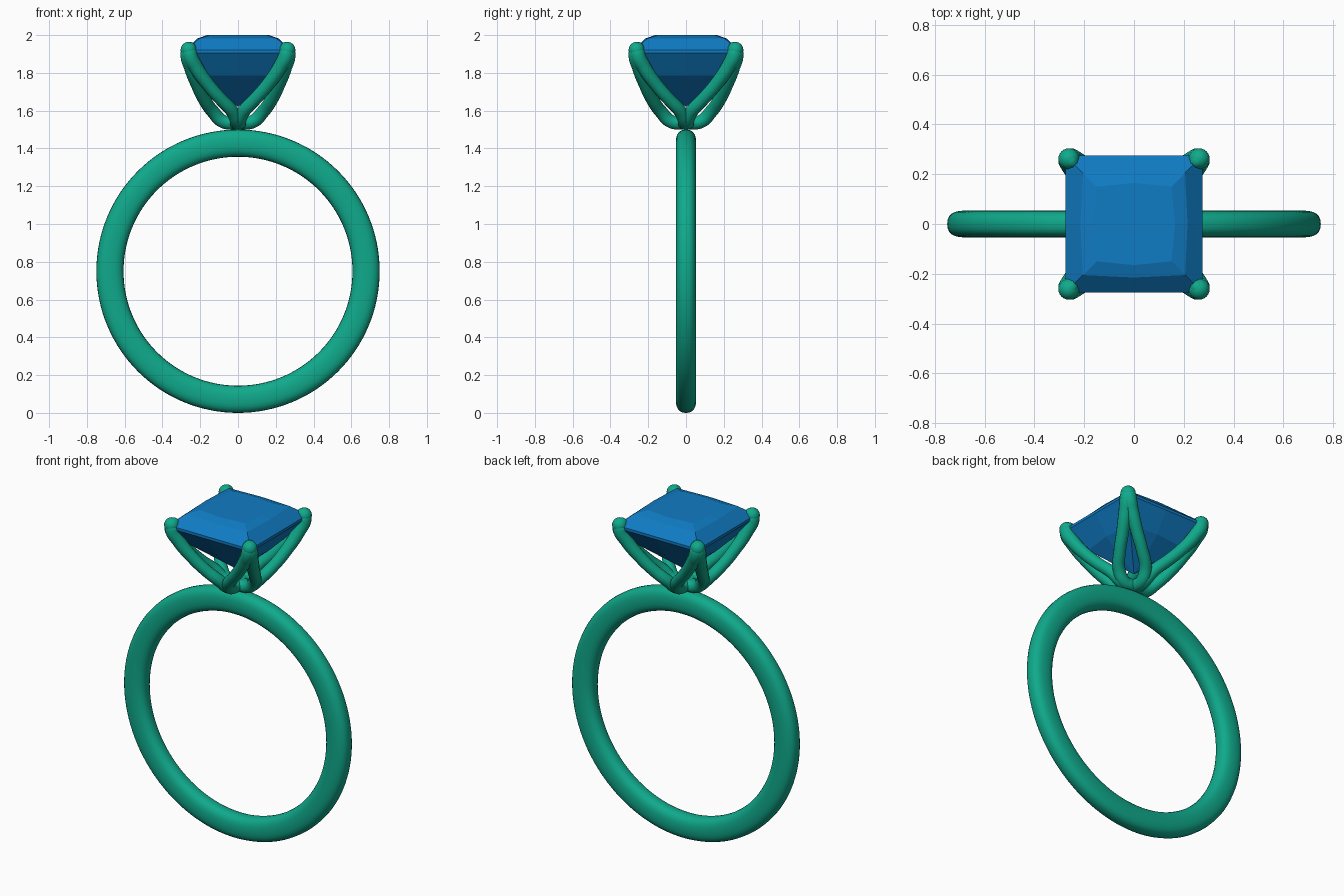
import bpy, bmesh, math
from mathutils import Vector, Matrix

if "Cube" in bpy.data.objects:
    bpy.data.objects.remove(bpy.data.objects["Cube"])


def material(name, rgb):
    m = bpy.data.materials.new(name)
    m.diffuse_color = (*rgb, 1)
    m.use_nodes = True
    m.node_tree.nodes["Principled BSDF"].inputs["Base Color"].default_value = m.diffuse_color
    return m


metal = material("teal_metal", (0.005, 0.40, 0.26))
blue = material("blue_stone", (0.005, 0.20, 0.55))


def mesh_object(name, bm, mat, smooth):
    bmesh.ops.recalc_face_normals(bm, faces=bm.faces)
    me = bpy.data.meshes.new(name)
    bm.to_mesh(me)
    bm.free()
    for p in me.polygons:
        p.use_smooth = smooth
    me.materials.append(mat)
    ob = bpy.data.objects.new(name, me)
    bpy.context.collection.objects.link(ob)
    return ob


def bridge(bm, a, b):
    n = len(a)
    for i in range(n):
        bm.faces.new((a[i], a[(i + 1) % n], b[(i + 1) % n], b[i]))


# Band: rounded cross-section swept round a circle
def spow(v):
    return math.copysign(abs(v) ** 0.8, v)


bm = bmesh.new()
rings = []
for i in range(128):
    a = math.tau * i / 128
    ring = []
    for j in range(24):
        t = math.tau * j / 24
        r = 0.678 + 0.072 * spow(math.cos(t))
        ring.append(bm.verts.new((r * math.cos(a), 0.054 * spow(math.sin(t)),
                                  0.75 + r * math.sin(a))))
    rings.append(ring)
for i in range(128):
    bridge(bm, rings[i], rings[(i + 1) % 128])
mesh_object("band", bm, metal, True)

# Gem: square faceted stone, rings of corner and mid-side points
# (corner half-width, mid-side half-width, height)
bm = bmesh.new()
levels = [(0.15, 0.165, 2.0), (0.205, 0.215, 1.982), (0.275, 0.275, 1.922),
          (0.275, 0.275, 1.906), (0.18, 0.20, 1.785)]
rings = []
for c, m, z in levels:
    xy = [(c, c), (0, m), (-c, c), (-m, 0), (-c, -c), (0, -m), (c, -c), (m, 0)]
    rings.append([bm.verts.new((x, y, z)) for x, y in xy])
for a, b in zip(rings, rings[1:]):
    bridge(bm, a, b)
bm.faces.new(rings[0])
culet = bm.verts.new((0, 0, 1.62))
for i in range(8):
    bm.faces.new((rings[-1][i], rings[-1][(i + 1) % 8], culet))
mesh_object("gem", bm, blue, False)

# Prongs: two strands each, split at the base and merged at the tip
# (outward distance, sideways offset, height, strand radius)
path = [(0.015, 0.0, 1.535, 0.036), (0.06, 0.05, 1.542, 0.036),
        (0.115, 0.073, 1.595, 0.035), (0.19, 0.062, 1.66, 0.034),
        (0.264, 0.04, 1.738, 0.035), (0.333, 0.018, 1.83, 0.038),
        (0.368, 0.004, 1.905, 0.042), (0.358, 0.0, 1.932, 0.036),
        (0.332, 0.0, 1.942, 0.014)]
cu = bpy.data.curves.new("prongs", 'CURVE')
cu.dimensions = '3D'
cu.bevel_depth = 1.0
cu.bevel_resolution = 5
cu.resolution_u = 8
cu.use_fill_caps = True
for k in range(4):
    rot = Matrix.Rotation(math.radians(45 + 90 * k), 3, 'Z')
    for side in (-1, 1):
        sp = cu.splines.new('BEZIER')
        sp.bezier_points.add(len(path) - 1)
        for bp, (r, l, z, rad) in zip(sp.bezier_points, path):
            bp.co = rot @ Vector((r, side * l, z))
            bp.handle_left_type = bp.handle_right_type = 'AUTO'
            bp.radius = rad
        sp.use_smooth = True
cu.materials.append(metal)
prongs = bpy.data.objects.new("prongs", cu)
bpy.context.collection.objects.link(prongs)
bpy.context.view_layer.objects.active = prongs
prongs.select_set(True)
bpy.ops.object.convert(target='MESH')

# Rounded prong tips
bm = bmesh.new()
for k in range(4):
    rot = Matrix.Rotation(math.radians(45 + 90 * k), 4, 'Z')
    bmesh.ops.create_uvsphere(bm, u_segments=24, v_segments=14, radius=0.042,
                              matrix=rot @ Matrix.Translation((0.37, 0, 1.922)))
mesh_object("prong_tips", bm, metal, True)
